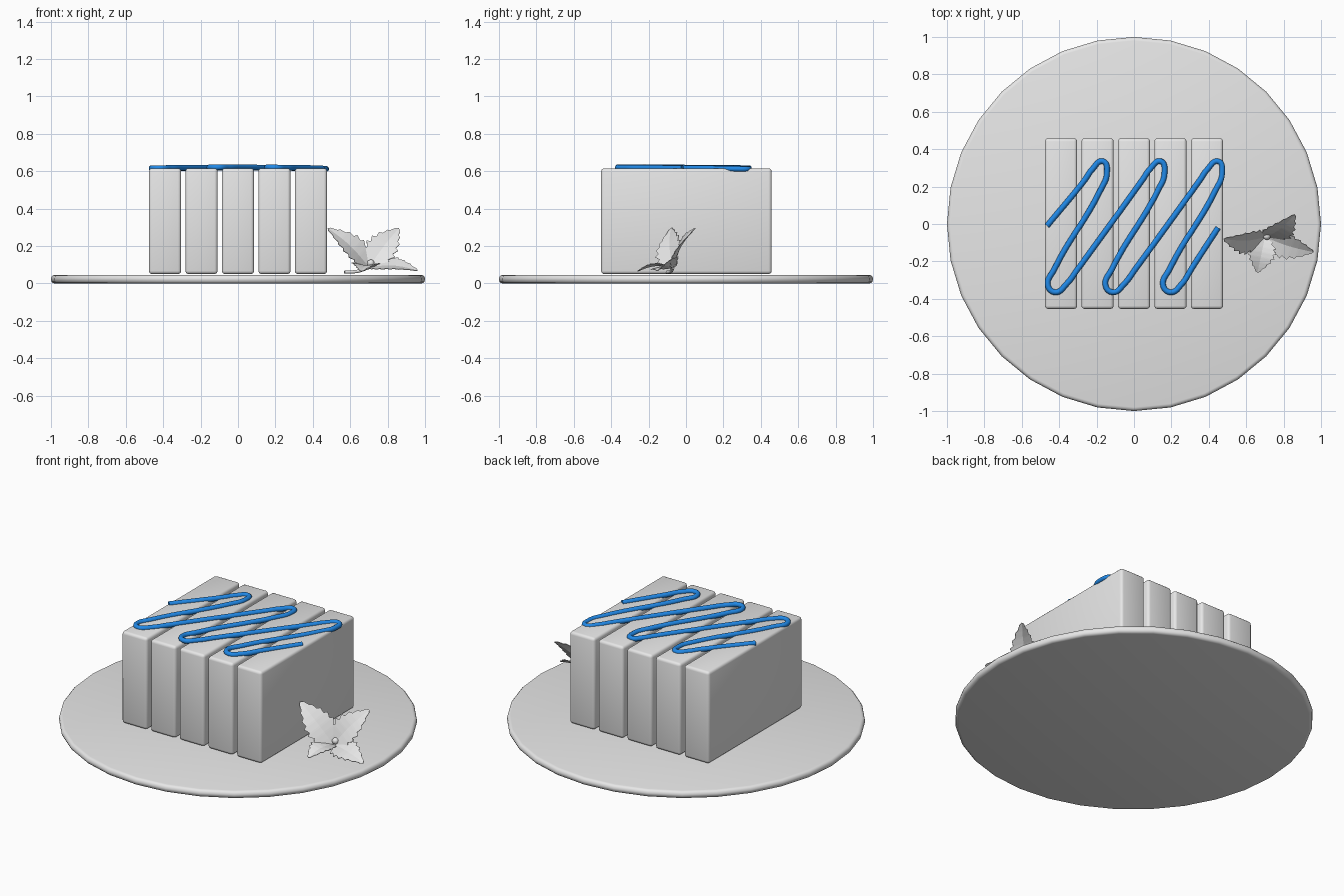
import bpy, bmesh, math
from mathutils import Vector

cube = bpy.data.objects.get("Cube")
if cube:
    bpy.data.objects.remove(cube, do_unlink=True)


def make_material(name, rgb):
    mat = bpy.data.materials.new(name)
    mat.use_nodes = True
    mat.diffuse_color = (*rgb, 1)
    mat.node_tree.nodes["Principled BSDF"].inputs["Base Color"].default_value = (*rgb, 1)
    return mat


grey = make_material("pale grey", (0.8, 0.8, 0.8))
blue = make_material("syrup blue", (0.015, 0.25, 0.8))


def finish(obj, mat, smooth=True):
    obj.data.materials.append(mat)
    if smooth:
        bpy.ops.object.select_all(action='DESELECT')
        obj.select_set(True)
        bpy.context.view_layer.objects.active = obj
        bpy.ops.object.shade_smooth_by_angle(angle=math.radians(40))
    return obj


def from_bmesh(name, bm, mat, smooth=True):
    mesh = bpy.data.meshes.new(name)
    bm.to_mesh(mesh)
    bm.free()
    obj = bpy.data.objects.new(name, mesh)
    bpy.context.collection.objects.link(obj)
    return finish(obj, mat, smooth)


def tube(name, points, radius, mat):
    curve = bpy.data.curves.new(name, 'CURVE')
    curve.dimensions = '3D'
    curve.bevel_depth = radius
    curve.bevel_resolution = 3
    curve.resolution_u = 8
    curve.use_fill_caps = True
    spline = curve.splines.new('BEZIER')
    spline.bezier_points.add(len(points) - 1)
    for bp, co in zip(spline.bezier_points, points):
        bp.co = co
        bp.handle_left_type = bp.handle_right_type = 'AUTO'
    obj = bpy.data.objects.new(name, curve)
    bpy.context.collection.objects.link(obj)
    bpy.ops.object.select_all(action='DESELECT')
    obj.select_set(True)
    bpy.context.view_layer.objects.active = obj
    bpy.ops.object.convert(target='MESH')
    return finish(bpy.context.view_layer.objects.active, mat)


# Plate: thin disc with rounded rim
bm = bmesh.new()
bmesh.ops.create_cone(bm, cap_ends=True, segments=32, radius1=1, radius2=1, depth=0.045)
bmesh.ops.translate(bm, verts=bm.verts, vec=(0, 0, 0.0225))
rim = [e for e in bm.edges if abs(e.verts[0].co.z - e.verts[1].co.z) < 0.001]
bmesh.ops.bevel(bm, geom=rim, offset=0.02, segments=3, profile=0.5, affect='EDGES')
from_bmesh("plate", bm, grey)

# Five upright cake slices
for i in range(5):
    bm = bmesh.new()
    bmesh.ops.create_cube(bm, size=1)
    bmesh.ops.scale(bm, verts=bm.verts, vec=(0.172, 0.912, 0.565))
    bmesh.ops.translate(bm, verts=bm.verts, vec=((i - 2) * 0.195, 0.002, 0.3325))
    bmesh.ops.bevel(bm, geom=bm.edges[:], offset=0.017, segments=3, profile=0.5, affect='EDGES')
    from_bmesh(f"cake_slice_{i + 1}", bm, grey)

# Syrup zigzag: one slanted loop repeated three times
loop = [(-0.26, 0.24), (-0.225, 0.29), (-0.165, 0.335), (-0.145, 0.27), (-0.18, 0.18),
        (-0.425, -0.24), (-0.46, -0.33), (-0.42, -0.365), (-0.36, -0.32), (-0.30, -0.24)]
path = [(-0.465, -0.01)]
for i in range(3):
    path += [(x + 0.308 * i, y) for x, y in loop]
path[-1] = (0.31, -0.235)
path.append((0.45, -0.02))
tube("syrup", [(x, y, 0.621 - 0.025 * x * x - 0.012 * max(0, y)) for x, y in path], 0.015, blue)


# Serrated leaf, creased along its midrib
def leaf(name, base, tip, facing, half_width, teeth=7):
    base, tip = Vector(base), Vector(tip)
    along = tip - base
    side = Vector(facing).cross(along).normalized()
    normal = along.normalized().cross(side)
    stations = []
    for k in range(teeth):
        stations += [(k / teeth, 0.86), ((k + 0.75) / teeth, 1.1)]
    stations.append((1, 0))
    bm = bmesh.new()
    rows = []
    for t, tooth in stations:
        w = half_width * tooth * (0.12 + math.sin(math.pi * t ** 0.8)) * (1 - 0.2 * t)
        mid = base + along * t + normal * 0.02 * math.sin(math.pi * t)
        rows.append([bm.verts.new(mid + side * w * s + normal * abs(s) * w * 0.2)
                     for s in (-1, 0, 1)])
    for a, b in zip(rows, rows[1:]):
        for j in range(2):
            bm.faces.new((a[j], b[j], b[j + 1], a[j + 1]))
    bmesh.ops.remove_doubles(bm, verts=bm.verts, dist=0.0005)
    bm.normal_update()
    # Thin body behind the front surface
    bmesh.ops.solidify(bm, geom=bm.faces[:], thickness=0.003)
    bmesh.ops.recalc_face_normals(bm, faces=bm.faces)
    from_bmesh(name, bm, grey, smooth=False)


heart = (0.70, -0.07, 0.085)
leaf("leaf_inner", heart, (0.48, -0.08, 0.295), (0.5, -0.65, 0.5), 0.08)
leaf("leaf_back", heart, (0.86, 0.05, 0.295), (0, -0.88, 0.47), 0.08)
leaf("leaf_outer", heart, (0.96, -0.15, 0.07), (0.2, -0.5, 0.85), 0.07)
leaf("leaf_front", heart, (0.66, -0.26, 0.065), (0, -0.1, 1), 0.07)

# Sprig stem and bud
tube("sprig_stem", [heart, (0.64, -0.08, 0.065), (0.57, -0.10, 0.06)], 0.009, grey)
bm = bmesh.new()
bmesh.ops.create_icosphere(bm, subdivisions=2, radius=0.02)
bmesh.ops.translate(bm, verts=bm.verts, vec=(0.71, -0.065, 0.108))
from_bmesh("sprig_bud", bm, grey)
